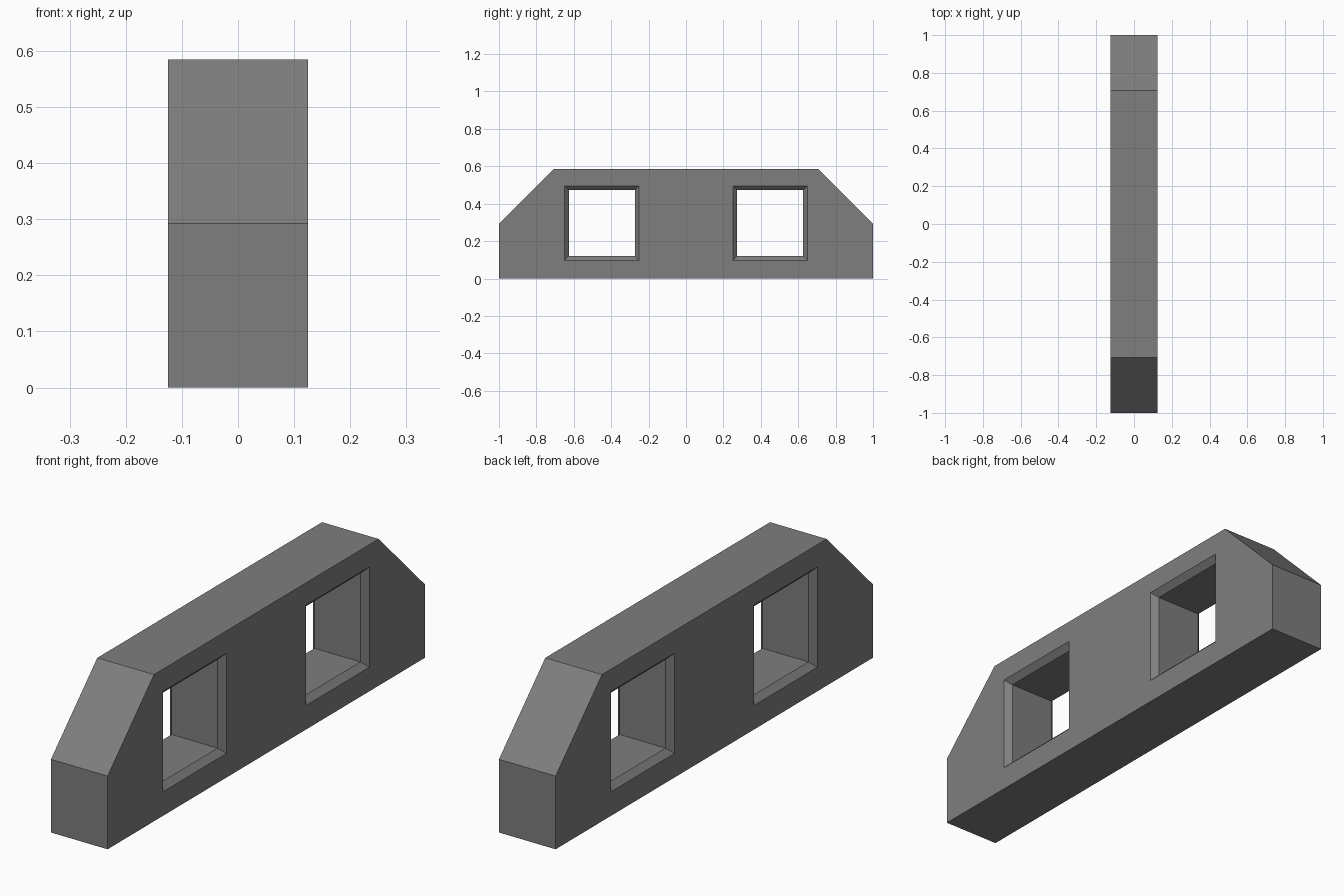
import bpy
import bmesh

cube = bpy.data.objects.get("Cube")
if cube:
    bpy.data.objects.remove(cube, do_unlink=True)

HALF_WIDTH = 0.125
CHAMFER = 0.0235
WINDOW_HALF = 0.2
WINDOW_Y, WINDOW_Z = 0.45, 0.296

grey = bpy.data.materials.new("plain_grey")
grey.use_nodes = True
grey.diffuse_color = (0.21, 0.21, 0.21, 1)
grey.node_tree.nodes["Principled BSDF"].inputs["Base Color"].default_value = grey.diffuse_color


def loft(name, rings):
    """Join matching rings of points into a closed solid."""
    bm = bmesh.new()
    loops = [[bm.verts.new(p) for p in ring] for ring in rings]
    for a, b in zip(loops, loops[1:]):
        for i in range(len(a)):
            j = (i + 1) % len(a)
            bm.faces.new((a[i], a[j], b[j], b[i]))
    bm.faces.new(loops[0])
    bm.faces.new(loops[-1])
    bmesh.ops.recalc_face_normals(bm, faces=bm.faces)
    mesh = bpy.data.meshes.new(name)
    bm.to_mesh(mesh)
    bm.free()
    mesh.materials.append(grey)
    obj = bpy.data.objects.new(name, mesh)
    bpy.context.collection.objects.link(obj)
    return obj


def square(x, y, half):
    corners = ((-1, -1), (1, -1), (1, 1), (-1, 1))
    return [(x, y + half * u, WINDOW_Z + half * v) for u, v in corners]


# Wall slab with sloped upper corners
half_profile = [(1, 0), (1, 0.292), (0.708, 0.585)]
profile = half_profile + [(-y, z) for y, z in reversed(half_profile)]
wall = loft("wall", [[(x, y, z) for y, z in profile] for x in (-HALF_WIDTH, HALF_WIDTH)])

# Two square window openings, chamfered on both faces
OVERSHOOT = 0.01
for side in (-1, 1):
    outer = (HALF_WIDTH + OVERSHOOT, WINDOW_HALF + OVERSHOOT)
    inner = (HALF_WIDTH - CHAMFER, WINDOW_HALF - CHAMFER)
    steps = [(-outer[0], outer[1]), (-inner[0], inner[1]), inner, outer]
    cutter = loft("window_cutter", [square(x, side * WINDOW_Y, h) for x, h in steps])
    cutter.hide_render = True
    cut = wall.modifiers.new("window", 'BOOLEAN')
    cut.operation = 'DIFFERENCE'
    cut.solver = 'EXACT'
    cut.object = cutter
    bpy.context.view_layer.objects.active = wall
    bpy.ops.object.modifier_apply(modifier=cut.name)
    bpy.data.objects.remove(cutter, do_unlink=True)
